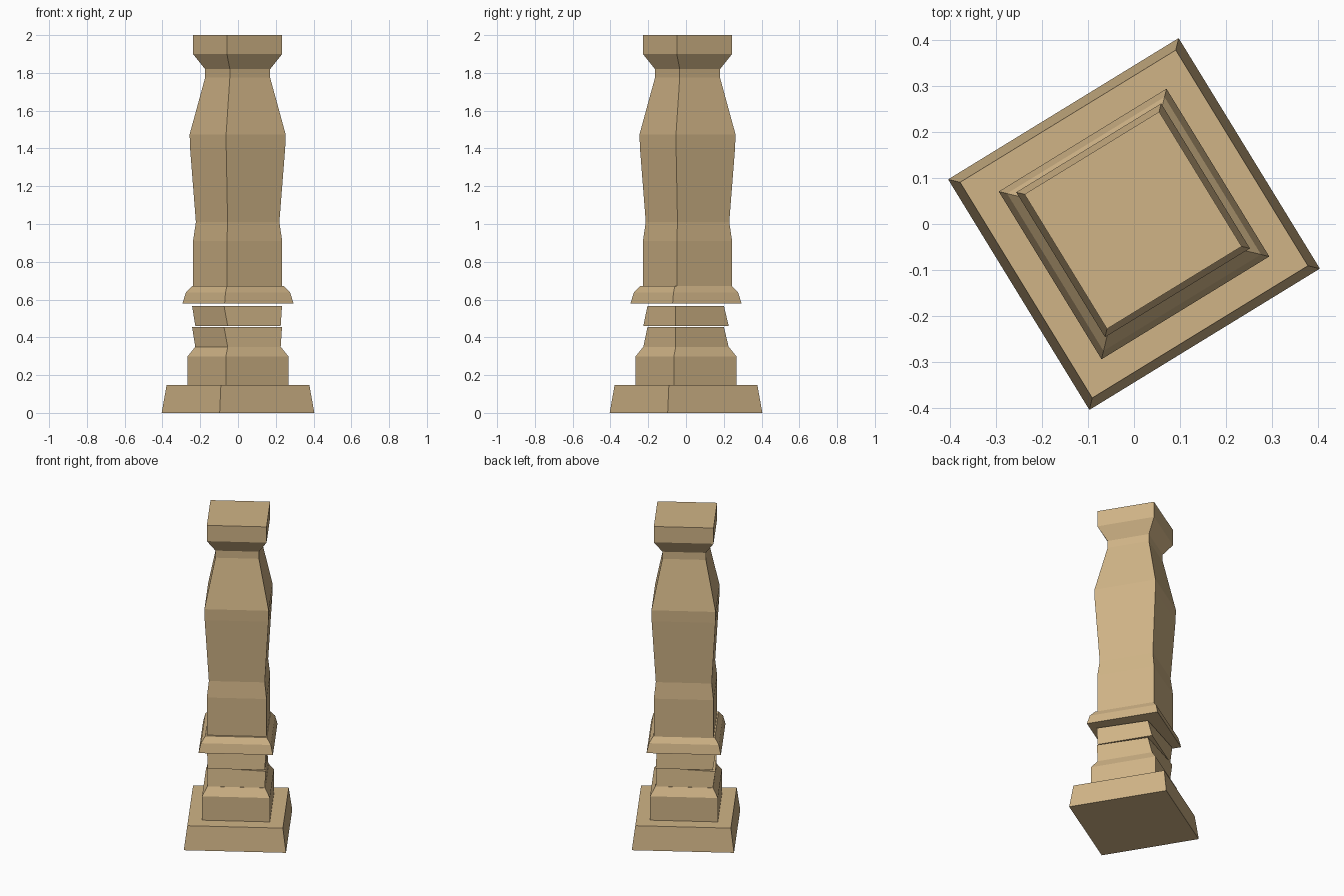
import bpy, math

if "Cube" in bpy.data.objects:
    bpy.data.objects.remove(bpy.data.objects["Cube"])

stone = bpy.data.materials.new("sandstone")
stone.diffuse_color = (0.63, 0.455, 0.24, 1)
stone.use_nodes = True
stone.node_tree.nodes["Principled BSDF"].inputs["Base Color"].default_value = stone.diffuse_color

ANGLE = math.radians(76.5)  # direction of the first corner


def square(h, z, cx=0.0, cy=0.0):
    """Turned square ring whose extent along x and y is h."""
    r = h / math.sin(ANGLE)
    return [(cx + r * math.cos(ANGLE + i * math.pi / 2),
             cy + r * math.sin(ANGLE + i * math.pi / 2), z) for i in range(4)]


def loft(name, rings):
    """Closed solid through a stack of four-cornered rings."""
    verts = [v for ring in rings for v in ring]
    n = len(rings)
    faces = [(3, 2, 1, 0), tuple(4 * (n - 1) + i for i in range(4))]
    for k in range(n - 1):
        for i in range(4):
            j = (i + 1) % 4
            faces.append((4 * k + i, 4 * k + j, 4 * k + 4 + j, 4 * k + 4 + i))
    me = bpy.data.meshes.new(name)
    me.from_pydata(verts, [], faces)
    me.materials.append(stone)
    ob = bpy.data.objects.new(name, me)
    bpy.context.collection.objects.link(ob)
    return ob


# stepped base
loft("plinth", [square(0.404, 0), square(0.378, 0.147)])
loft("pedestal", [square(0.268, 0.147), square(0.268, 0.298), square(0.228, 0.348)])

# two slightly skewed blocks
for name, z in (("lower_block", 0.348), ("upper_block", 0.46)):
    top = [(x, y, z + 0.106) for x, y in
           ((0.064, 0.201), (-0.243, 0.052), (-0.074, -0.204), (0.233, -0.055))]
    loft(name, [square(0.226, z), top])

# flared collar
loft("collar", [square(0.294, 0.58), square(0.276, 0.637), square(0.243, 0.672)])

# shaft with bulge, neck and cap
profile = [(0.236, 0.67), (0.236, 0.91), (0.221, 1.01), (0.252, 1.405), (0.254, 1.475),
           (0.172, 1.775), (0.172, 1.82), (0.236, 1.9), (0.236, 2.0)]
loft("shaft", [square(h, z, -0.002, 0.008) for h, z in profile])
